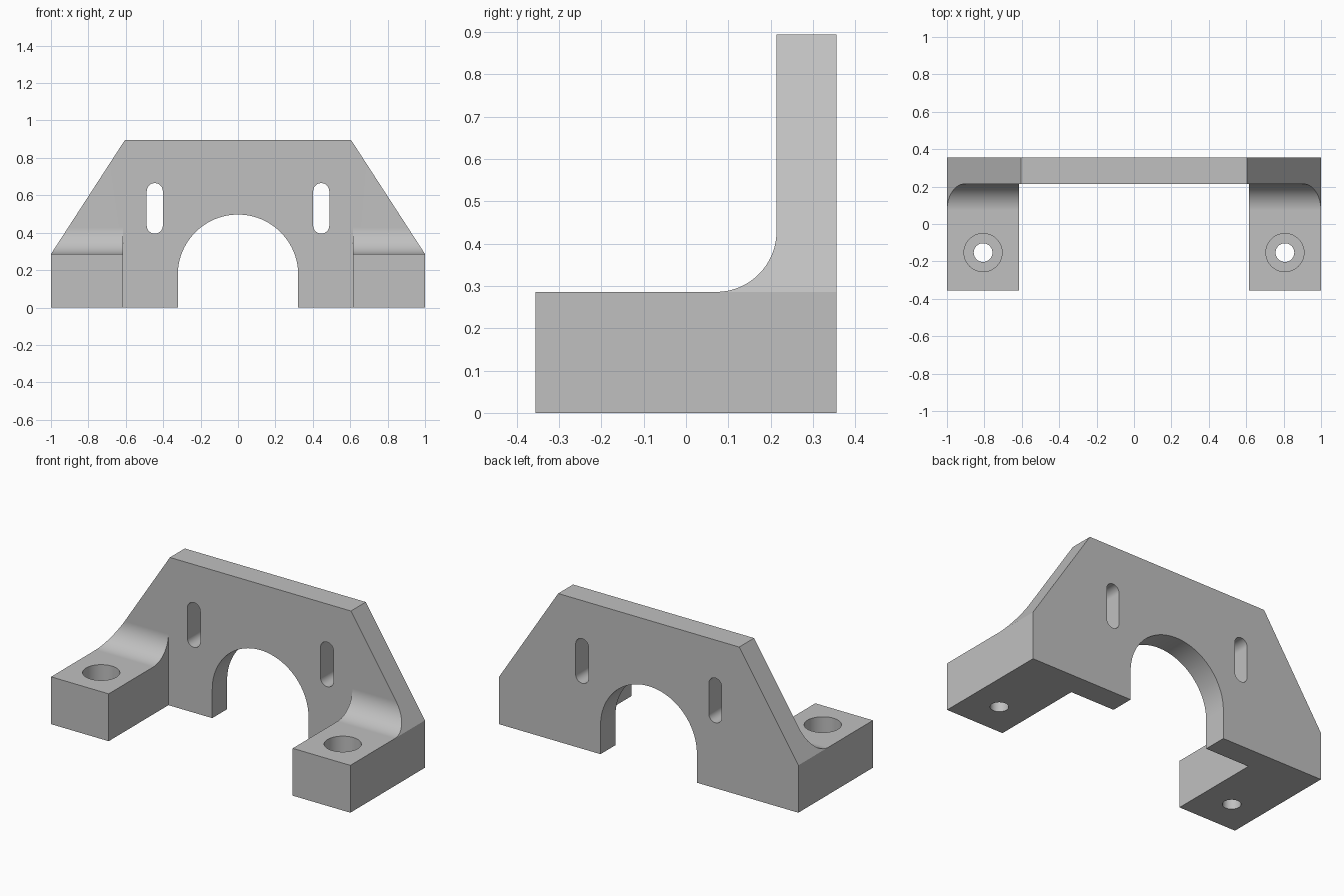
import bpy, bmesh
from math import sin, cos, pi, radians
from mathutils import Vector

cube = bpy.data.objects.get("Cube")
if cube:
    bpy.data.objects.remove(cube, do_unlink=True)

# Main dimensions
BACK, PLATE_FRONT = 0.356, 0.214
FOOT_TOP, TOP = 0.286, 0.895
FOOT_INNER, SHOULDER = 0.615, 0.605
FILLET = 0.143
ARCH_R, ARCH_Z = 0.322, 0.175
HOLE_X, HOLE_Y = 0.807, -0.153


def arc(cx, cy, r, start, end, steps):
    """Points along an arc, angles in degrees."""
    angles = [radians(start + (end - start) * i / steps) for i in range(steps + 1)]
    return [(cx + r * cos(a), cy + r * sin(a)) for a in angles]


def prism(name, outline, place, sweep):
    """Extrude a closed 2D outline, placed in space, along a sweep vector."""
    bm = bmesh.new()
    face = bm.faces.new([bm.verts.new(place(u, v)) for u, v in outline])
    extruded = bmesh.ops.extrude_face_region(bm, geom=[face], use_keep_orig=True)
    verts = [g for g in extruded["geom"] if isinstance(g, bmesh.types.BMVert)]
    bmesh.ops.translate(bm, vec=Vector(sweep), verts=verts)
    bmesh.ops.recalc_face_normals(bm, faces=bm.faces)
    mesh = bpy.data.meshes.new(name)
    bm.to_mesh(mesh)
    bm.free()
    obj = bpy.data.objects.new(name, mesh)
    bpy.context.collection.objects.link(obj)
    return obj


def boolean(target, tool, operation):
    """Apply one boolean and remove the tool."""
    mod = target.modifiers.new(operation, "BOOLEAN")
    mod.operation, mod.solver, mod.object = operation, "EXACT", tool
    bpy.context.view_layer.objects.active = target
    bpy.ops.object.modifier_apply(modifier=mod.name)
    bpy.data.objects.remove(tool, do_unlink=True)


def front_plane(u, v):
    return (u, -1, v)


# Front silhouette: sloped shoulders and arched opening
silhouette = [(-ARCH_R, 0), (-1, 0), (-1, FOOT_TOP), (-SHOULDER, TOP),
              (SHOULDER, TOP), (1, FOOT_TOP), (1, 0), (ARCH_R, 0)]
silhouette += arc(0, ARCH_Z, ARCH_R, 0, 180, 48)
bracket = prism("mounting_bracket", silhouette, front_plane, (0, 2, 0))

# Side profile: foot, fillet and upright plate
side = [(-BACK, -1), (BACK, -1), (BACK, 2), (PLATE_FRONT, 2)]
side += arc(PLATE_FRONT - FILLET, FOOT_TOP + FILLET, FILLET, 0, -90, 24)
side += [(-BACK, FOOT_TOP)]
boolean(bracket, prism("side_profile", side, lambda u, v: (-2, u, v), (4, 0, 0)), "INTERSECT")

# Gap between the feet
gap = [(-FOOT_INNER, -1), (FOOT_INNER, -1), (FOOT_INNER, PLATE_FRONT), (-FOOT_INNER, PLATE_FRONT)]
boolean(bracket, prism("gap", gap, lambda u, v: (u, v, -1), (0, 0, 3)), "DIFFERENCE")

for s in (-1, 1):
    # Upright slot through the plate
    slot = arc(s * 0.445, 0.622, 0.043, 0, 180, 20) + arc(s * 0.445, 0.438, 0.043, 180, 360, 20)
    boolean(bracket, prism("slot", slot, front_plane, (0, 2, 0)), "DIFFERENCE")
    # Counterbored bolt hole in the foot
    for radius, bottom in ((0.102, 0.14), (0.05, -0.5)):
        ring = arc(s * HOLE_X, HOLE_Y, radius, 0, 360, 48)[:-1]
        boolean(bracket, prism("bore", ring, lambda u, v: (u, v, bottom), (0, 0, 1)), "DIFFERENCE")

# Plain grey metal
grey = bpy.data.materials.new("grey_metal")
grey.use_nodes = True
colour = (0.53, 0.53, 0.53, 1)
grey.diffuse_color = colour
grey.node_tree.nodes["Principled BSDF"].inputs["Base Color"].default_value = colour
bracket.data.materials.clear()
bracket.data.materials.append(grey)

# Smooth curved walls, crisp edges
bpy.ops.object.select_all(action="DESELECT")
bracket.select_set(True)
bpy.context.view_layer.objects.active = bracket
bpy.ops.object.shade_smooth_by_angle(angle=radians(20))
weighted = bracket.modifiers.new("weighted_normals", "WEIGHTED_NORMAL")
weighted.keep_sharp = True
